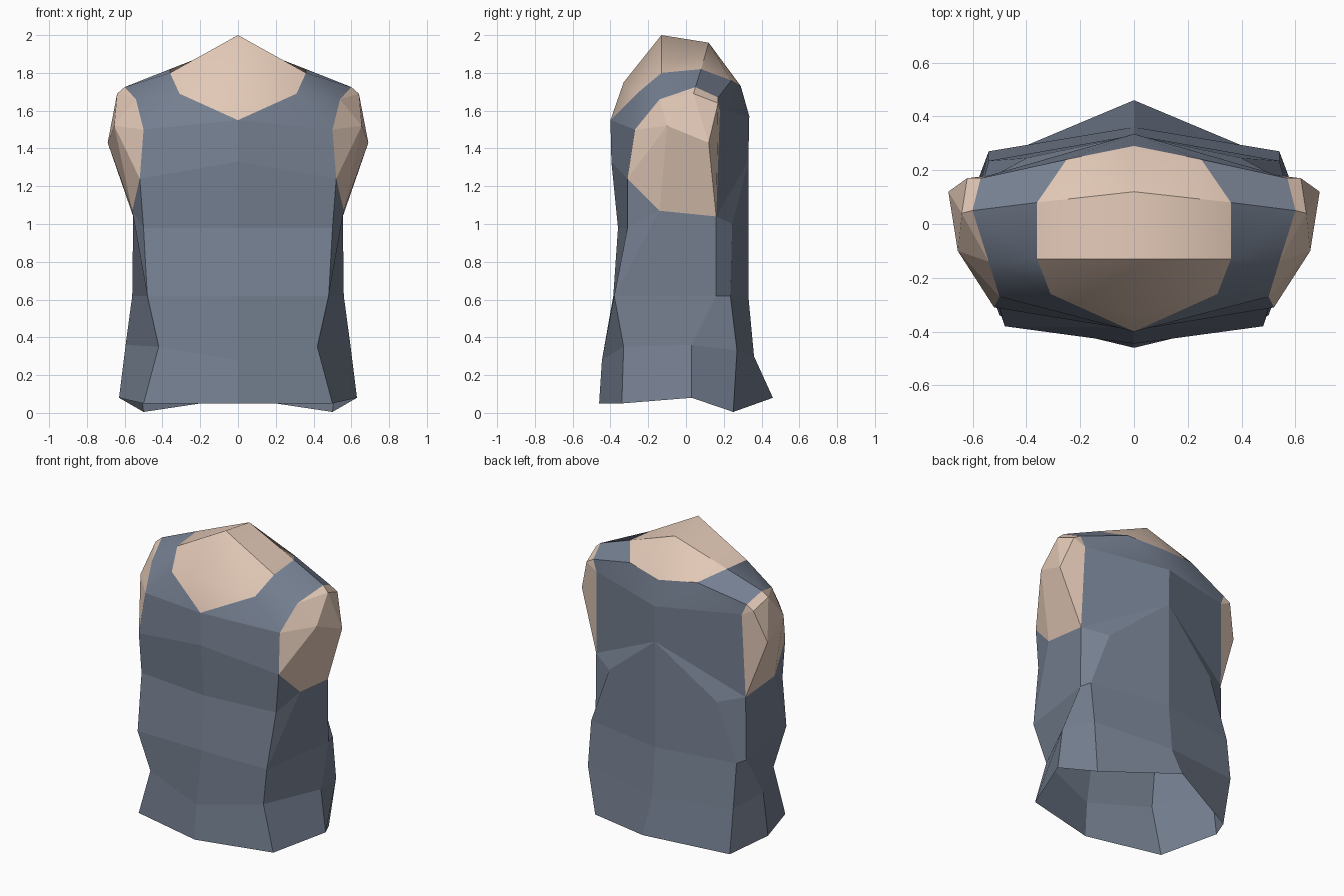
import bpy, bmesh
from mathutils import Vector

if "Cube" in bpy.data.objects:
    bpy.data.objects.remove(bpy.data.objects["Cube"])


def material(name, rgb):
    m = bpy.data.materials.new(name)
    m.diffuse_color = (*rgb, 1)
    m.use_nodes = True
    m.node_tree.nodes["Principled BSDF"].inputs["Base Color"].default_value = m.diffuse_color
    return m


SLATE = material("slate_cloth", (0.18, 0.216, 0.285))
SKIN = material("light_skin", (0.76, 0.58, 0.47))

# Right-half key points: f front centre, c front corner, s side, b back corner, k back centre
body = {
    "f0": (0, -.46, .05), "c0": (.5, -.34, .05), "s0": (.63, .03, .08), "b0": (.5, .25, .005), "k0": (0, .46, .08),
    "f1": (0, -.445, .28), "c1": (.42, -.33, .35), "s1": (.595, .03, .36), "b1": (.54, .27, .33), "k1": (0, .36, .3),
    "f2": (0, -.385, .62), "c2": (.48, -.38, .62), "s2": (.56, .16, .62), "b2": (.54, .235, .62), "k2": (0, .33, .62),
    "f3": (0, -.36, .98), "c3": (.5, -.31, .98), "s3": (.555, .16, 1.04), "b3": (.4, .245, 1.0),
    "f4": (0, -.395, 1.33), "c4": (.52, -.31, 1.24), "k4": (0, .33, 1.33),
    "c5": (.5, -.27, 1.5), "b5": (.54, .18, 1.6), "k5": (0, .335, 1.57),
}
# Neckline (n), neck ridge (r), armhole (a, p, q, t) and arm stump (e)
upper = {
    "n0": (0, -.4, 1.55), "n1": (.31, -.26, 1.69), "n2": (.36, -.13, 1.8),
    "n3": (.36, .08, 1.82), "n4": (.25, .24, 1.76), "n5": (0, .29, 1.73),
    "r1": (0, -.33, 1.75), "r2": (0, -.13, 2.0), "r3": (0, .12, 1.96),
    "a": (.56, -.14, 1.07), "p": (.6, .05, 1.725), "q": (.54, -.14, 1.66), "t": (.57, .17, 1.67),
    "e1": (.655, -.1, 1.52), "e2": (.69, .12, 1.43), "e3": (.62, .17, 1.64), "e4": (.64, .04, 1.69),
}
points = {**body, **upper}


def build(name, faces, mat, smooth=False):
    """Half mesh from named points, mirrored across x."""
    bm = bmesh.new()
    verts = {}
    for face in faces:
        loop = []
        for key in face.split():
            if key not in verts:
                verts[key] = bm.verts.new(points[key])
            loop.append(verts[key])
        bm.faces.new(loop)
    bmesh.ops.recalc_face_normals(bm, faces=bm.faces)
    centre = Vector((0, 0, 1))
    if sum(f.normal.dot(f.calc_center_median() - centre) * f.calc_area() for f in bm.faces) < 0:
        bmesh.ops.reverse_faces(bm, faces=bm.faces)
    me = bpy.data.meshes.new(name)
    bm.to_mesh(me)
    bm.free()
    me.materials.append(mat)
    ob = bpy.data.objects.new(name, me)
    bpy.context.collection.objects.link(ob)
    mirror = ob.modifiers.new("mirror", 'MIRROR')
    mirror.use_clip = True
    if smooth:
        bpy.ops.object.select_all(action='DESELECT')
        ob.select_set(True)
        bpy.context.view_layer.objects.active = ob
        bpy.ops.object.shade_smooth_by_angle(angle=0.52)
    return ob


# Sleeveless shirt, open at the hem: two full bands, then the chest, sides and back
shirt = [f"{u}{i} {v}{i} {v}{i+1} {u}{i+1}" for i in (0, 1) for u, v in ("fc", "cs", "sb", "bk")]
shirt += [
    "f2 c2 c3 f3", "f3 c3 c4 f4", "f4 c4 c5 n0",
    "c2 s2 s3 a", "c2 a c3", "c3 a c4",
    "s2 b2 b3 s3", "b2 k2 k4 b3", "s3 b3 k4", "s3 k4 k5 b5",
]
build("shirt", shirt, SLATE)

# Shoulder straps and back yoke
straps = [
    "n0 c5 n1", "n1 c5 q", "n1 q n2", "n2 q p n3",
    "n3 p t n4", "n4 t b5", "n4 b5 k5 n5",
]
build("shoulder_straps", straps, SLATE, True)

# Neck cap
build("neck", ["n0 n1 r1", "n1 n2 r2 r1", "n2 n3 r3 r2", "n3 n4 r3", "n4 n5 r3"], SKIN, True)

# Arm stumps filling the armholes
build("arm_stumps", [
    "c5 c4 e1", "c4 a e1", "a s3 e2 e1", "s3 b5 e3 e2", "b5 t e3",
    "t p e4 e3", "p q e4", "q e1 e4", "q c5 e1", "e1 e2 e4", "e2 e3 e4",
], SKIN)
